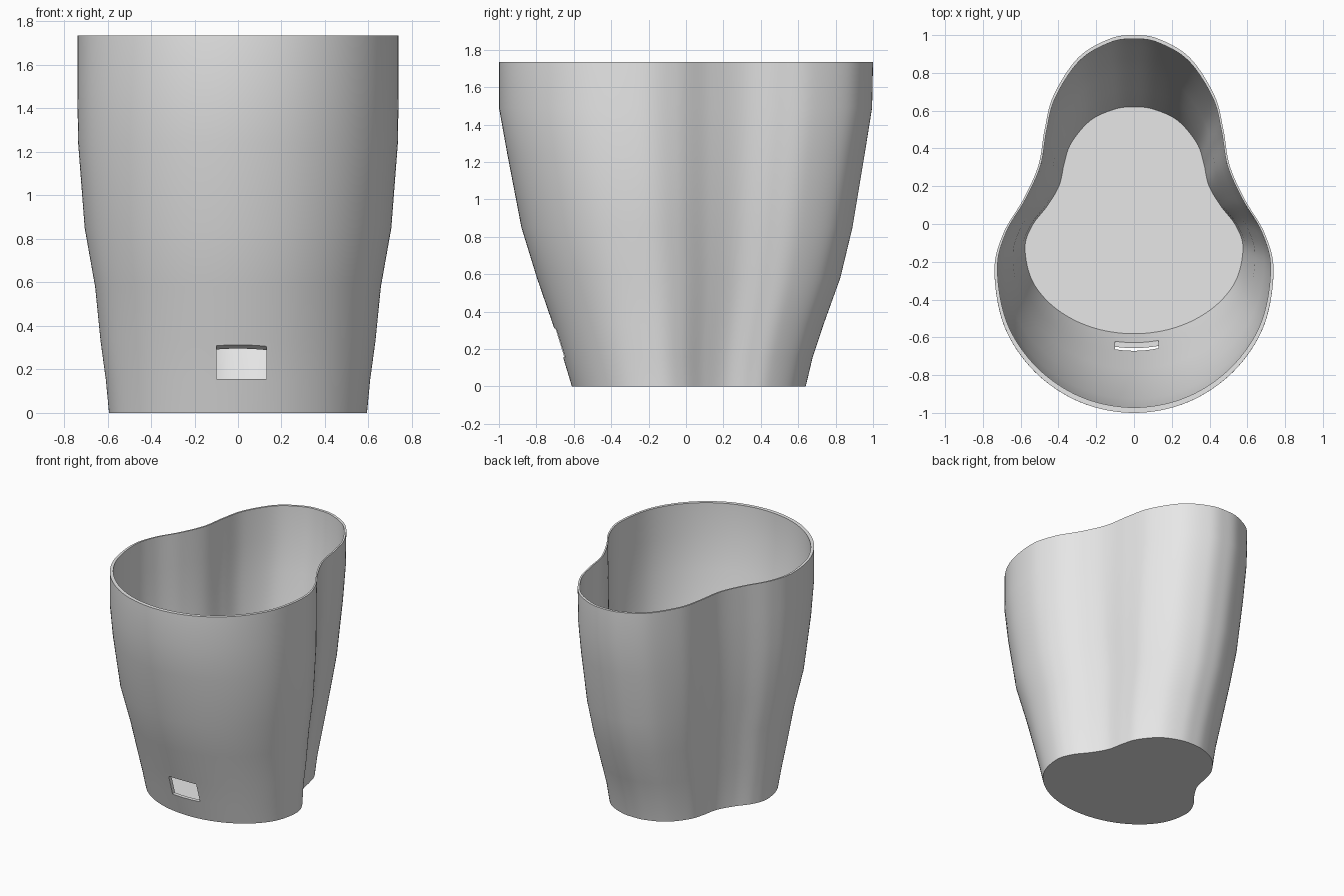
import bpy
import bmesh
from mathutils import Vector

cube = bpy.data.objects.get("Cube")
if cube:
    bpy.data.objects.remove(cube, do_unlink=True)

grey = bpy.data.materials.new("plain_grey")
grey.use_nodes = True
colour = (0.8, 0.8, 0.8, 1)
grey.diffuse_color = colour
grey.node_tree.nodes["Principled BSDF"].inputs["Base Color"].default_value = colour

# Rim outline, right half from front to back: wide front lobe, narrow back lobe
HALF = [(0, -1), (.283, -.944), (.523, -.783), (.684, -.543), (.737, -.25),
        (.69, -.05), (.585, .13), (.505, .31), (.472, .5), (.425, .68),
        (.295, .88), (.13, .98), (0, 1)]
# Wall levels: height, half width, front depth, back depth
LEVELS = [(0, .593, .61, .64), (.155, .608, .657, .677), (.33, .632, .711, .735),
          (.58, .657, .797, .825), (.85, .705, .88, .89), (1.24, .735, .955, .955),
          (1.49, .739, 1, .995), (1.735, .739, 1, 1)]
STEPS = 8
WALL_X, WALL_FRONT, WALL_BACK = .016, .029, .02
FLOOR = .025


def smooth_loop(points):
    """Closed Catmull-Rom curve through the points."""
    pts = [Vector(p) for p in points]
    n = len(pts)
    out = []
    for i in range(n):
        a, b, c, d = (pts[(i + k) % n] for k in (-1, 0, 1, 2))
        for s in range(STEPS):
            t = s / STEPS
            out.append(.5 * (2 * b + (c - a) * t + (2 * a - 5 * b + 4 * c - d) * t ** 2
                             + (3 * b - a - 3 * c + d) * t ** 3))
    return out


outline = smooth_loop(HALF + [(-x, y) for x, y in HALF[-2:0:-1]])
widest = max(p.x for p in outline)


def ring(bm, z, half_width, front, back):
    mid, half = (back - front) / 2, (back + front) / 2
    return [bm.verts.new((p.x / widest * half_width, mid + p.y * half, z))
            for p in outline]


def new_object(name, bm):
    bmesh.ops.recalc_face_normals(bm, faces=bm.faces)
    mesh = bpy.data.meshes.new(name)
    bm.to_mesh(mesh)
    bm.free()
    obj = bpy.data.objects.new(name, mesh)
    bpy.context.collection.objects.link(obj)
    mesh.materials.append(grey)
    return obj


# Pot: outer wall up, over the rim, inner wall down to the floor
bm = bmesh.new()
rings = [ring(bm, *level) for level in LEVELS]
for z, w, f, b in reversed(LEVELS):
    rings.append(ring(bm, max(z, FLOOR), w - WALL_X, f - WALL_FRONT, b - WALL_BACK))
for low, high in zip(rings, rings[1:]):
    for i in range(len(low)):
        j = (i + 1) % len(low)
        bm.faces.new((low[i], low[j], high[j], high[i]))
bm.faces.new(rings[0])
bm.faces.new(rings[-1])
pot = new_object("pot", bm)

# Drain window: block with a top sloping down towards the inside
bm = bmesh.new()
left, right = [[bm.verts.new((x, y, z)) for y, z in
                ((-.8, .155), (-.5, .155), (-.5, .13 + .08), (-.8, .36))]
               for x in (-.1, .13)]
bm.faces.new(left)
bm.faces.new(right)
for i in range(4):
    j = (i + 1) % 4
    bm.faces.new((left[i], left[j], right[j], right[i]))
cutter = new_object("drain_cutter", bm)
cutter.hide_render = True

cut = pot.modifiers.new("drain_window", 'BOOLEAN')
cut.object = cutter
cut.operation = 'DIFFERENCE'
cut.solver = 'EXACT'
bpy.ops.object.select_all(action='DESELECT')
pot.select_set(True)
bpy.context.view_layer.objects.active = pot
bpy.ops.object.modifier_apply(modifier=cut.name)
bpy.data.objects.remove(cutter, do_unlink=True)
bpy.ops.object.shade_smooth_by_angle(angle=.52)
